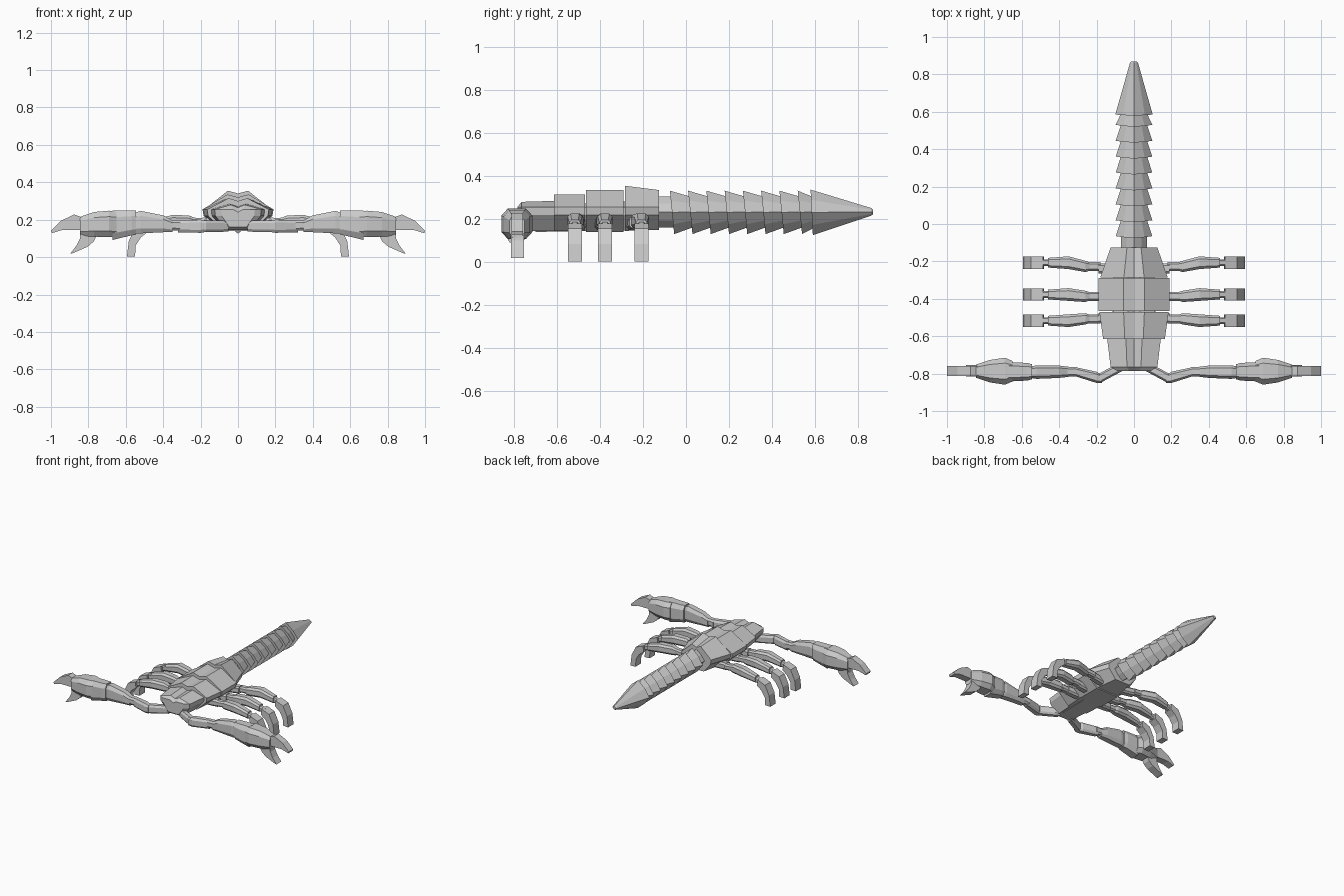
import bpy, bmesh
from math import cos, sin, pi
from mathutils import Vector

if "Cube" in bpy.data.objects:
    bpy.data.objects.remove(bpy.data.objects["Cube"])


def loft(name, rings, mirror=False):
    """Skin a list of closed rings (same point count) and cap both ends."""
    bm = bmesh.new()
    rows = [[bm.verts.new(p) for p in r] for r in rings]
    n = len(rows[0])
    for a, b in zip(rows, rows[1:]):
        for i in range(n):
            j = (i + 1) % n
            bm.faces.new((a[i], a[j], b[j], b[i]))
    bm.faces.new(rows[0])
    bm.faces.new(rows[-1])
    bmesh.ops.recalc_face_normals(bm, faces=bm.faces)
    me = bpy.data.meshes.new(name)
    bm.to_mesh(me)
    bm.free()
    ob = bpy.data.objects.new(name, me)
    bpy.context.collection.objects.link(ob)
    if mirror:
        m = ob.modifiers.new("mirror", 'MIRROR')
        m.use_mirror_merge = False
    return ob


def shell(y, w, top, bot, lean=0.0):
    """Body cross-section: grooved roof, wide flanks, narrow belly."""
    mid = 0.24
    half = [(0.3 * w, top), (w, mid + 0.015), (0.97 * w, mid - 0.02), (0.5 * w, bot)]
    pts = [(0, top - 0.015)] + half + [(-x, z) for x, z in reversed(half)]
    return [(x, y + lean * (mid - z), z) for x, z in pts]


def diamond(y, w, top, bot, lean=0.0):
    """Tail cross-section: ridge on top, edge along each side."""
    mid = (top + bot) / 2
    h = (top - bot) / 2
    pts = [(0, h), (w * .58, h * .55), (w, 0), (w * .58, -h * .55),
           (0, -h), (-w * .58, -h * .55), (-w, 0), (-w * .58, h * .55)]
    return [(x, y - lean * z, mid + z) for x, z in pts]


def limb(name, stations, turn=(1, 0)):
    """Faceted limb piece along x. Station: x, y, z, half depth, half height, slant."""
    rings = []
    for x, y, z, d, h, s in stations:
        shape = [(-1, -.55), (-.6, -1), (.6, -1), (1, -.55), (1, .55), (.6, 1), (-.6, 1), (-1, .55)]
        rings.append([(x + s * v * h, y + u * d, z + v * h) for u, v in shape])
    return loft(name, rings, True)


# body plates
loft("head", [shell(-0.785, .09, .255, .16), shell(-0.765, .125, .28, .145), shell(-0.60, .145, .285, .145)])
loft("front_plate", [shell(-0.615, .165, .315, .145), shell(-0.47, .185, .315, .145)])
loft("middle_plate", [shell(-0.465, .19, .335, .14), shell(-0.29, .19, .335, .14)])
loft("rear_plate", [shell(-0.285, .18, .355, .145), shell(-0.125, .125, .335, .15)])
loft("body_core", [shell(-0.70, .11, .26, .14), shell(-0.15, .11, .29, .15)])

# tail: overlapping tapered rings, then the sting
loft("tail_root", [diamond(-0.16, .07, .305, .16), diamond(-0.05, .07, .305, .16)])
for i in range(8):
    y = -0.065 + i * 0.085
    pitch = 0.10 if i < 7 else 0.07
    loft("tail_ring_%d" % (i + 1), [diamond(y, .098, .332, .13, .1), diamond(y + pitch, .065, .302, .165, .1)])
loft("sting", [diamond(.585, .1, .337, .125, -.1 + .15), diamond(.86, .022, .252, .215), diamond(.87, .014, .245, .222)])

# walking legs
for label, y, sweep in (("rear", -0.207, -.02), ("middle", -0.377, -.01), ("front", -0.517, .01)):
    limb(label + "_leg_hip", [(.09, y + 2 * sweep, .175, .03, .025, 0), (.19, y + 1.5 * sweep, .185, .027, .027, 0)])
    limb(label + "_leg_joint", [(.18, y + sweep, .185, .024, .022, 0), (.25, y + sweep, .19, .024, .022, 0)])
    limb(label + "_leg_thigh", [(.235, y + sweep, .185, .022, .025, 0), (.26, y + sweep, .19, .03, .032, 0),
                                (.35, y, .193, .034, .033, 0), (.46, y, .17, .026, .025, 0)])
    limb(label + "_leg_knee", [(.44, y, .172, .018, .02, 0), (.50, y, .155, .018, .02, 0)])
    # shin bends down to the ground
    path = [((.482, .135), (.487, .18)), ((.52, .105), (.55, .155)), ((.548, .06), (.584, .085)), ((.55, .004), (.594, .002))]
    loft(label + "_leg_shin", [[(x, y + s * .033, z) for (x, z), s in ((a, -1), (a, 1), (b, 1), (b, -1))]
                               for a, b in path], True)

# pincer arms
limb("arm_root", [(.05, -.755, .165, .025, .028, 0), (.09, -.775, .165, .026, .03, 0), (.185, -.825, .165, .027, .032, 0)])
limb("arm_lower", [(.17, -.83, .165, .02, .03, 0), (.20, -.82, .165, .03, .035, 0), (.32, -.788, .165, .024, .033, 0)])
limb("arm_elbow", [(.305, -.79, .168, .026, .028, 0), (.365, -.79, .172, .026, .028, 0)])
limb("arm_upper", [(.35, -.79, .165, .027, .032, 0), (.40, -.79, .178, .033, .045, 0),
                   (.52, -.792, .187, .036, .06, 0), (.56, -.792, .18, .03, .055, 0)])
limb("arm_cuff", [(.545, -.79, .185, .04, .065, 0), (.57, -.79, .182, .047, .066, 0), (.67, -.79, .17, .052, .078, 0)])
limb("claw_palm", [(.65, -.787, .175, .055, .07, 0), (.69, -.787, .178, .072, .07, 0),
                   (.77, -.787, .175, .06, .066, 0), (.845, -.787, .165, .035, .05, 0)])


def finger(name, path, y0, d):
    loft(name, [[(x, y0 + s * d, z) for (x, z), s in ((a, -1), (a, 1), (b, 1), (b, -1))]
                for a, b in path], True)


finger("upper_finger", [((.82, .145), (.83, .21)), ((.87, .145), (.875, .228)),
                        ((.94, .145), (.945, .195)), ((.995, .128), (1.0, .142))], -.785, .027)
finger("lower_finger", [((.75, .13), (.84, .135)), ((.77, .085), (.845, .10)),
                        ((.805, .055), (.865, .06)), ((.885, .02), (.897, .018))], -.785, .03)
